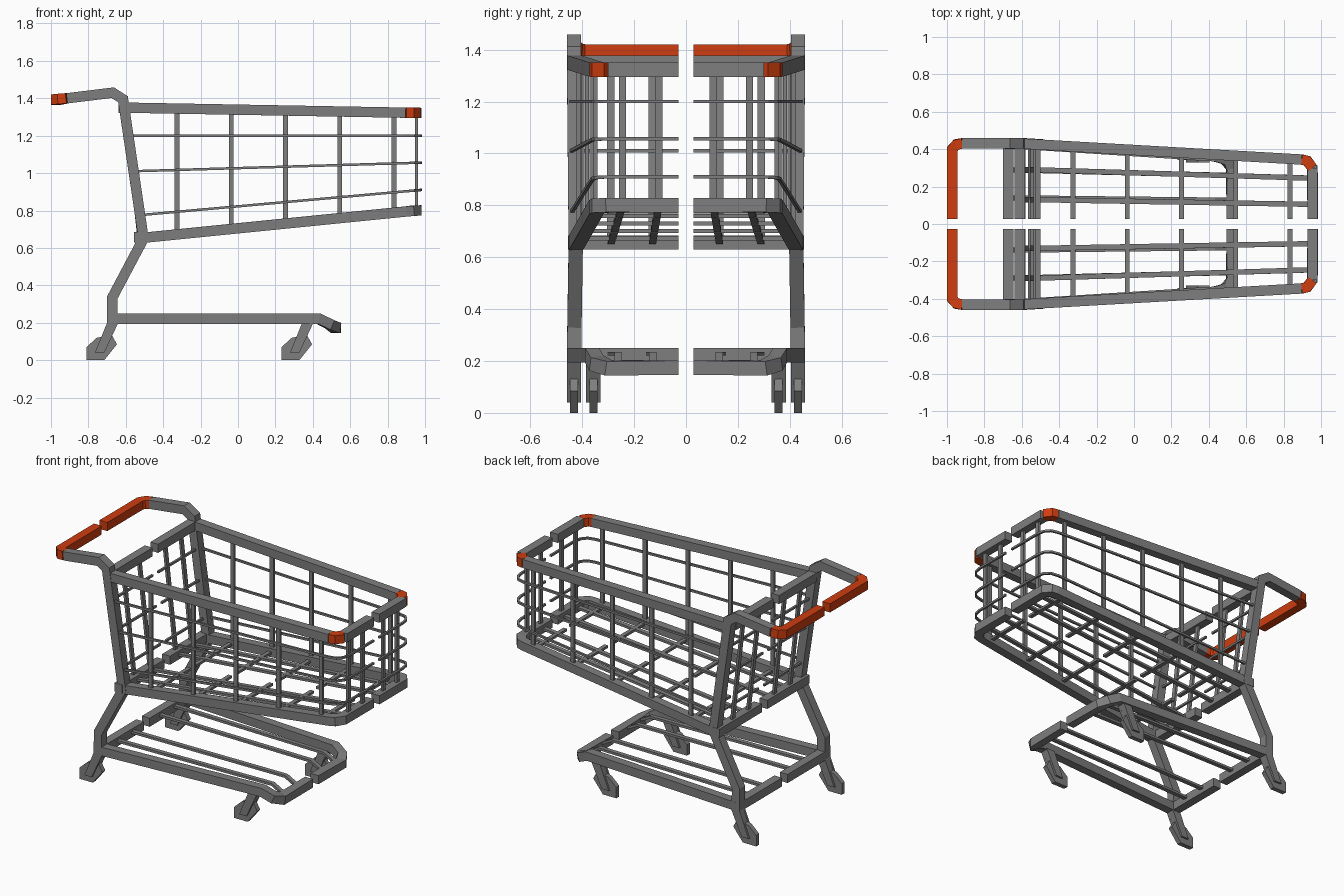
import bpy, bmesh
from mathutils import Vector

if "Cube" in bpy.data.objects:
    bpy.data.objects.remove(bpy.data.objects["Cube"])


def material(name, rgb):
    m = bpy.data.materials.new(name)
    m.use_nodes = True
    m.diffuse_color = (*rgb, 1)
    m.node_tree.nodes["Principled BSDF"].inputs["Base Color"].default_value = (*rgb, 1)
    return m


GREY = material("steel grey", (0.21, 0.21, 0.21))
ORANGE = material("grip orange", (0.62, 0.047, 0.005))
X, Y, Z = Vector((1, 0, 0)), Vector((0, 1, 0)), Vector((0, 0, 1))
TUBE = 0.055   # thickness of the main frame
GAP = 0.028    # each half stops this far from the centre line


def finish(name, bm, mat):
    """Turn the left half into an object and mirror it across the centre."""
    bmesh.ops.recalc_face_normals(bm, faces=bm.faces)
    mesh = bpy.data.meshes.new(name)
    bm.to_mesh(mesh)
    bm.free()
    mesh.materials.append(mat)
    ob = bpy.data.objects.new(name, mesh)
    bpy.context.collection.objects.link(ob)
    mod = ob.modifiers.new("both_halves", "MIRROR")
    mod.use_axis = (False, True, False)
    mod.use_mirror_merge = False
    return ob


def bar(name, path, ref=Z, side=TUBE, up=TUBE, mat=GREY):
    """Sweep a rectangular section along a path with mitred corners."""
    pts = [Vector(p) for p in path]
    dirs = [(b - a).normalized() for a, b in zip(pts, pts[1:])]
    bm = bmesh.new()
    rings = []
    for i, p in enumerate(pts):
        d = dirs[max(i - 1, 0)]
        t = (d + dirs[min(i, len(dirs) - 1)]).normalized()
        s = d.cross(ref).normalized()
        u = s.cross(d)
        ring = []
        for a, b in ((-1, -1), (1, -1), (1, 1), (-1, 1)):
            o = s * (a * side / 2) + u * (b * up / 2)
            ring.append(bm.verts.new(p + o - d * (o.dot(t) / d.dot(t))))
        rings.append(ring)
    for r, q in zip(rings, rings[1:]):
        for k in range(4):
            n = (k + 1) % 4
            bm.faces.new((r[k], r[n], q[n], q[k]))
    bm.faces.new(rings[0])
    bm.faces.new(rings[-1])
    return finish(name, bm, mat)


def plate(name, outline, y, width):
    """Extrude an outline drawn in the side plane to a plate centred on y."""
    bm = bmesh.new()
    face = bm.faces.new([bm.verts.new((px, y - width / 2, pz)) for px, pz in outline])
    new = bmesh.ops.extrude_face_region(bm, geom=[face])["geom"]
    bmesh.ops.translate(bm, vec=Y * width,
                        verts=[v for v in new if isinstance(v, bmesh.types.BMVert)])
    return finish(name, bm, GREY)


# Basket walls: side distance and rim heights along the length
def wall(x):
    return 0.43 - 0.057 * (x + 0.6)


def top_z(x):
    return 1.35 - 0.018 * (x + 0.6)


def low_z(x):
    return 0.655 + 0.1 * (x + 0.5)


FRONT = 0.954


def corner(height):
    pts = [(0.895, wall(0.895)), (0.925, 0.338), (FRONT, 0.3)]
    return [(x, y, height(x)) for x, y in pts]


# Handle grip, and post running down into the rear leg
grip_y = 0.432
bar("handle_grip", [(-0.972, GAP, 1.393), (-0.972, 0.4, 1.393),
                    (-0.95, 0.425, 1.396), (-0.915, grip_y, 1.4)], mat=ORANGE)
bar("rear_post", [(-0.915, grip_y, 1.4), (-0.67, grip_y, 1.43), (-0.615, grip_y, 1.395),
                  (-0.505, 0.425, 0.65), (-0.672, 0.43, 0.335), (-0.672, grip_y, 0.195)],
    ref=Y)

# Basket rims
top = corner(top_z)
bar("top_side_rail", [(-0.59, wall(-0.59), top_z(-0.59)), top[0]])
bar("top_front_corner", top, mat=ORANGE)
bar("top_front_rail", [top[-1], (FRONT, GAP, top_z(FRONT))])
bar("top_rear_rail", [(-0.612, GAP, 1.35), (-0.612, 0.41, 1.35)])
bar("bottom_rail", [(-0.5, wall(-0.5), low_z(-0.5))] + corner(low_z)
    + [(FRONT, GAP, low_z(FRONT))])
bar("bottom_rear_rail", [(-0.528, GAP, 0.657), (-0.528, 0.455, 0.657)])

# Ribs across the floor and up the sides
for i in range(5):
    x = -0.326 + 0.29 * i
    bar("basket_rib", [(x, GAP, low_z(x)), (x, wall(x), low_z(x)), (x, wall(x), top_z(x))],
        ref=X, side=0.015, up=0.026)

# Slats down the front, along the floor and up the back
for front_y, rear_y in ((0.245, 0.29), (0.105, 0.13)):
    bar("basket_slat", [(FRONT, front_y, top_z(FRONT)), (FRONT, front_y, low_z(FRONT)),
                        (-0.53, rear_y, 0.655), (-0.61, rear_y, 1.35)],
        ref=Y, side=0.015, up=0.028)

# Thin wires wrapped around the basket
for rear_z, front_z in ((1.2, 1.2), (1.01, 1.056), (0.775, 0.91)):
    rear_x = -0.515 - 0.13 * (rear_z - 0.655)
    ring = [(0.977, GAP), (0.977, 0.27), (0.968, 0.315), (0.94, 0.348), (0.89, 0.36),
            (rear_x, wall(rear_x) + 0.014), (rear_x, GAP)]
    slope = (front_z - rear_z) / (0.977 - rear_x)
    bar("basket_wire", [(x, y, rear_z + slope * (x - rear_x)) for x, y in ring],
        side=0.013, up=0.013)

# Lower tray
bar("tray_rail", [(-0.672, grip_y, 0.222), (0.43, 0.362, 0.222), (0.49, 0.345, 0.192),
                  (0.522, 0.3, 0.174), (0.522, GAP, 0.174)])
bar("tray_rear_rail", [(-0.672, GAP, 0.222), (-0.672, 0.42, 0.222)])
for rear_y, front_y in ((0.29, 0.262), (0.14, 0.128)):
    bar("tray_slat", [(-0.672, rear_y, 0.228), (0.43, front_y, 0.228), (0.52, front_y, 0.18)],
        ref=Y, side=0.015, up=0.028)

# Casters: wheel held between two fork plates under a solid neck
WHEEL = [(-0.81, 0), (-0.715, 0), (-0.647, 0.085), (-0.675, 0.135), (-0.755, 0.12), (-0.81, 0.07)]
FORK = [(-0.765, 0.04), (-0.715, 0.04), (-0.64, 0.2), (-0.7, 0.2)]
NECK = [(-0.73, 0.12), (-0.678, 0.12), (-0.64, 0.2), (-0.7, 0.2)]
for label, shift, y in (("rear", 0, 0.432), ("front", 1.043, 0.357)):
    def moved(outline):
        return [(x + shift, z) for x, z in outline]
    plate(label + "_wheel", moved(WHEEL), y, 0.03)
    plate(label + "_caster_neck", moved(NECK), y, 0.05)
    for s in (-1, 1):
        plate(label + "_caster_fork", moved(FORK), y + s * 0.021, 0.013)
